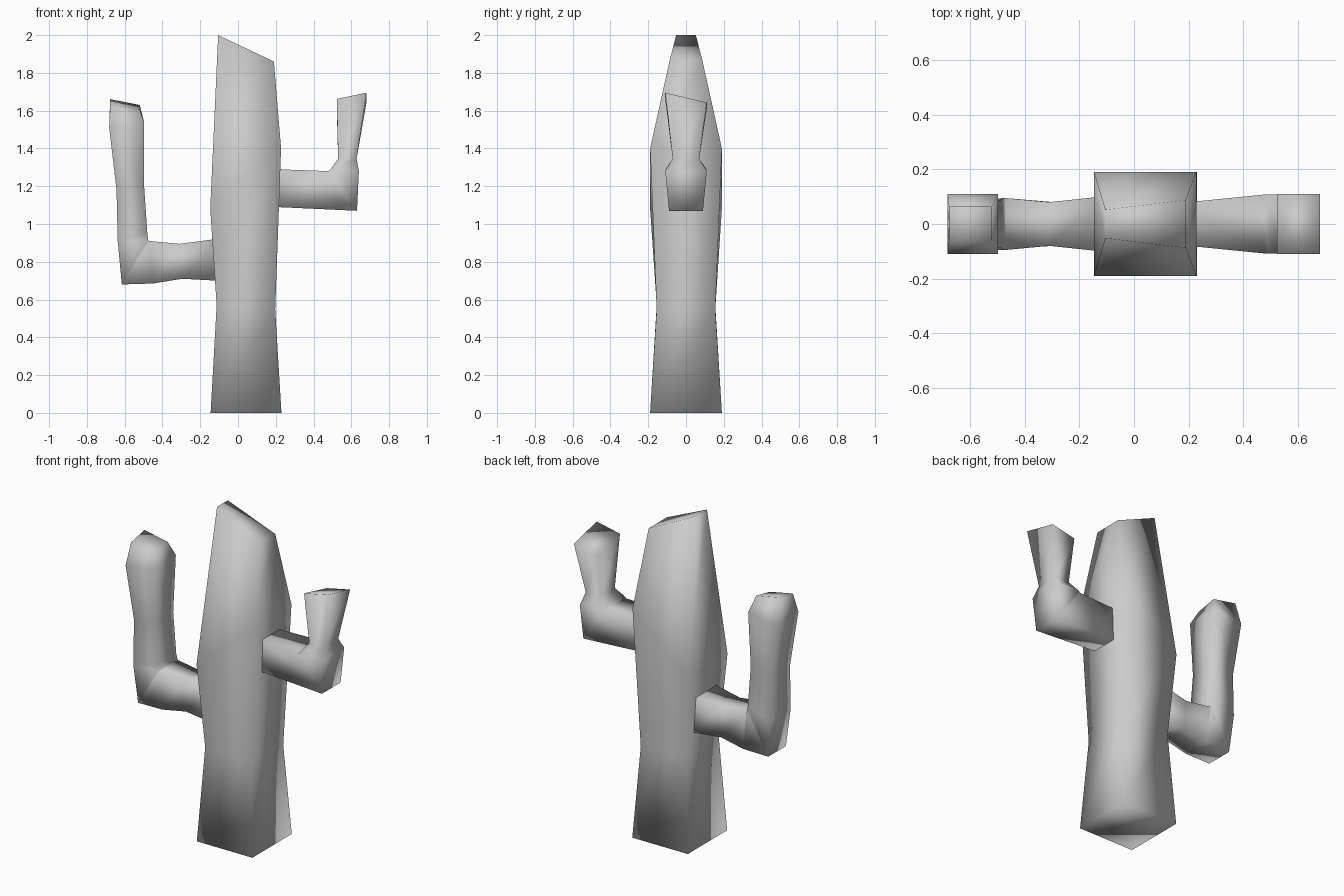
import bpy, bmesh


def square_tube(name, rings):
    """Loft four-sided rings: (x, z, half depth) on the inner and outer side, plus a front-to-back tilt."""
    bm = bmesh.new()
    loops = []
    for xa, za, ya, xb, zb, yb, *tilt in rings:
        t = tilt[0] if tilt else 0
        corners = [(xa, -ya, za + t), (xb, -yb, zb + t), (xb, yb, zb - t), (xa, ya, za - t)]
        loops.append([bm.verts.new(c) for c in corners])
    for lo, hi in zip(loops, loops[1:]):
        for i in range(4):
            j = (i + 1) % 4
            bm.faces.new((lo[i], lo[j], hi[j], hi[i]))
    bm.faces.new(loops[0][::-1])
    bm.faces.new(loops[-1])
    bmesh.ops.recalc_face_normals(bm, faces=bm.faces)
    for f in bm.faces:
        f.smooth = True
    mesh = bpy.data.meshes.new(name)
    bm.to_mesh(mesh)
    bm.free()
    obj = bpy.data.objects.new(name, mesh)
    bpy.context.collection.objects.link(obj)
    return obj


# Trunk: pinched waist, swelling, slanted narrow top
square_tube("trunk", [
    (-0.145, 0, 0.19, 0.23, 0, 0.19),
    (-0.113, 0.57, 0.155, 0.197, 0.55, 0.155),
    (-0.147, 1.08, 0.19, 0.228, 1.40, 0.19),
    (-0.105, 2.0, 0.052, 0.19, 1.86, 0.088),
])

# Long low arm on the left, bending upward
square_tube("left_arm", [
    (-0.12, 0.92, 0.10, -0.11, 0.70, 0.10),
    (-0.31, 0.895, 0.08, -0.295, 0.71, 0.08),
    (-0.47, 0.91, 0.095, -0.45, 0.685, 0.09),
    (-0.475, 0.915, 0.095, -0.615, 0.68, 0.085),
    (-0.48, 0.95, 0.09, -0.637, 0.91, 0.10),
    (-0.497, 1.20, 0.085, -0.643, 1.18, 0.085),
    (-0.497, 1.54, 0.11, -0.682, 1.51, 0.11),
    (-0.52, 1.617, 0.065, -0.677, 1.648, 0.065, -0.013),
])

# Short high arm on the right, with a narrow neck and flared tip
square_tube("right_arm", [
    (0.20, 1.29, 0.08, 0.20, 1.09, 0.08),
    (0.48, 1.28, 0.108, 0.63, 1.07, 0.09),
    (0.49, 1.29, 0.108, 0.64, 1.28, 0.11),
    (0.53, 1.345, 0.07, 0.628, 1.345, 0.07),
    (0.523, 1.636, 0.11, 0.68, 1.669, 0.11, 0.026),
])
